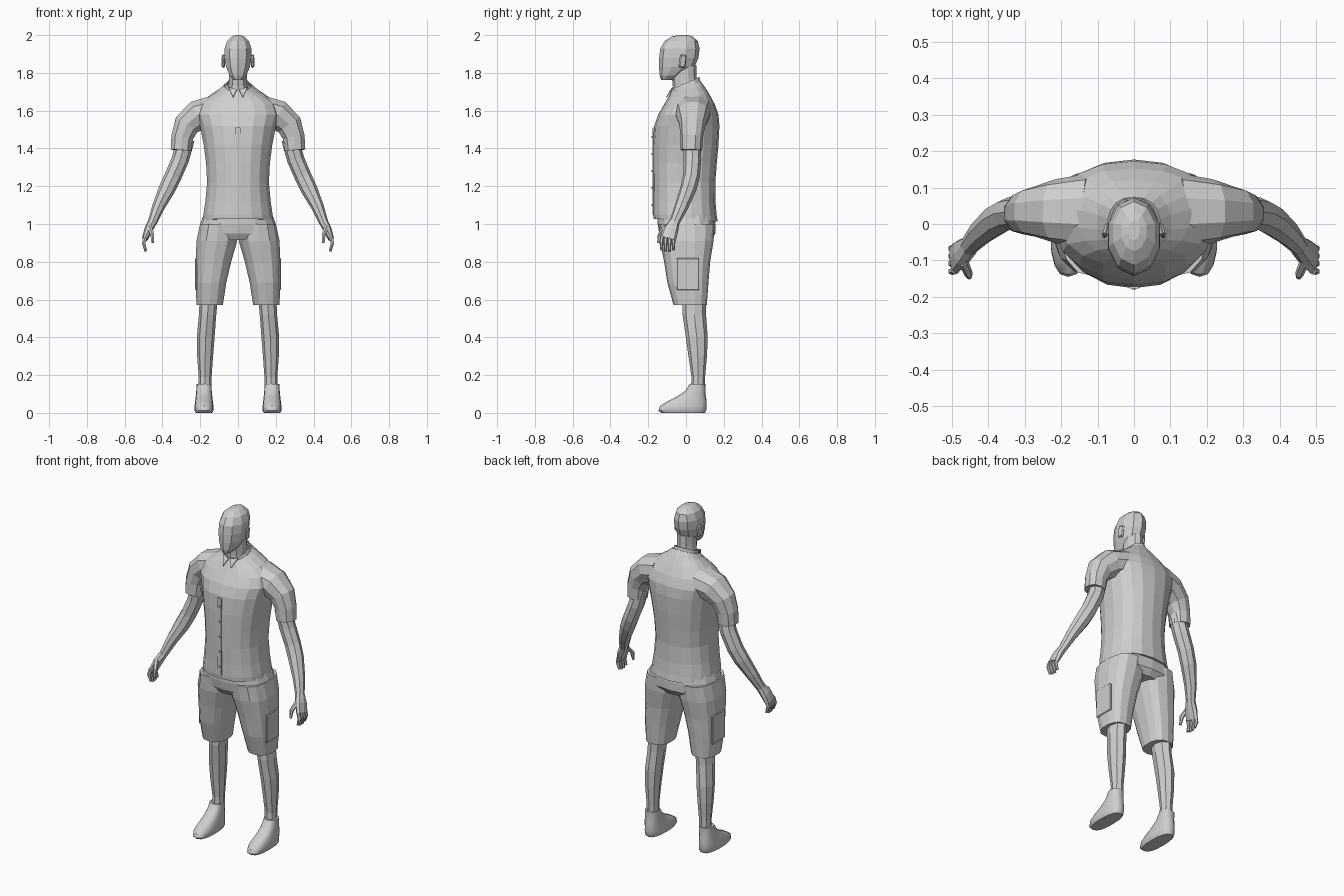
import bpy, bmesh, math
from mathutils import Vector, Matrix

cube = bpy.data.objects.get("Cube")
if cube:
    bpy.data.objects.remove(cube, do_unlink=True)

grey = bpy.data.materials.new("plain_grey")
grey.use_nodes = True
tone = (0.62, 0.62, 0.62, 1)
grey.diffuse_color = tone
grey.node_tree.nodes["Principled BSDF"].inputs["Base Color"].default_value = tone


def finish(name, bm, smooth=False):
    bmesh.ops.recalc_face_normals(bm, faces=bm.faces)
    mesh = bpy.data.meshes.new(name)
    bm.to_mesh(mesh)
    bm.free()
    mesh.materials.append(grey)
    for poly in mesh.polygons:
        poly.use_smooth = smooth
    obj = bpy.data.objects.new(name, mesh)
    bpy.context.collection.objects.link(obj)
    return obj


def skin(name, rings, caps=True, smooth=False):
    """Bridge a list of point rings into one surface."""
    bm = bmesh.new()
    loops = [[bm.verts.new(p) for p in ring] for ring in rings]
    n = len(loops[0])
    for a, b in zip(loops, loops[1:]):
        for i in range(n):
            j = (i + 1) % n
            bm.faces.new((a[i], a[j], b[j], b[i]))
    if caps:
        bm.faces.new(loops[0])
        bm.faces.new(loops[-1])
    return finish(name, bm, smooth)


def oval(n, p):
    """Rounded-square outline of unit radius, first point at the front."""
    for i in range(n):
        a = 2 * math.pi * i / n - math.pi / 2
        c, s = math.cos(a), math.sin(a)
        yield (math.copysign(abs(c) ** (2 / p), c), math.copysign(abs(s) ** (2 / p), s))


def stack(name, rows, n=16, p=2.0, x=0, caps=True, smooth=False):
    """Level sections: height, half width, front y, back y, slope."""
    rings = []
    for z, w, front, back, *slope in rows:
        mid, r = (front + back) / 2, (back - front) / 2
        tilt = slope[0] if slope else 0
        rings.append([(x + w * u, mid + r * v, z + tilt * r * v) for u, v in oval(n, p)])
    return skin(name, rings, caps, smooth)


def limb(name, path, side, n=8, p=2.0, level=False):
    """Sections across a path: x, y, z, radius across, radius in depth."""
    pts = [Vector(q[:3]) for q in path]
    rings = []
    for i, q in enumerate(path):
        t = (pts[min(i + 1, len(pts) - 1)] - pts[max(i - 1, 0)]).normalized()
        if level:
            t = Vector((0, 0, -1))
        v = Vector((0, 1, 0))
        v = (v - t * v.dot(t)).normalized()
        u = v.cross(t)
        ring = [pts[i] + u * a * q[3] + v * b * q[4] for a, b in oval(n, p)]
        rings.append([(side * c.x, c.y, c.z) for c in ring])
    return skin(name, rings)


def block(name, place, size, turn=(0, 0, 0), bevel=0.0):
    bm = bmesh.new()
    bmesh.ops.create_cube(bm, size=1)
    bmesh.ops.scale(bm, vec=size, verts=bm.verts)
    if bevel:
        bmesh.ops.bevel(bm, geom=bm.edges[:], offset=bevel, segments=1, affect='EDGES')
    for axis, angle in zip("XYZ", turn):
        bmesh.ops.rotate(bm, matrix=Matrix.Rotation(angle, 3, axis), verts=bm.verts)
    bmesh.ops.translate(bm, vec=place, verts=bm.verts)
    return finish(name, bm)


# Head and neck
stack("head", [(1.762, .022, -.132, -.07), (1.785, .046, -.139, -.02),
               (1.83, .066, -.143, .045), (1.88, .075, -.142, .066),
               (1.93, .074, -.136, .072), (1.97, .06, -.112, .062),
               (1.992, .036, -.075, .035), (2, .016, -.045, .01)], n=10, p=2)
stack("neck", [(1.68, .065, -.07, .07), (1.73, .052, -.07, .06),
               (1.78, .05, -.075, .056), (1.84, .05, -.07, .055)], n=10)

# Shirt body, hem to neckline
stack("shirt", [(1.02, .188, -.172, .168, -.04), (1.05, .186, -.174, .162),
                (1.12, .175, -.173, .156), (1.22, .166, -.175, .155),
                (1.32, .171, -.176, .163), (1.42, .184, -.176, .172),
                (1.52, .204, -.168, .177), (1.58, .222, -.147, .172),
                (1.635, .205, -.115, .152), (1.68, .15, -.095, .122, .1),
                (1.71, .102, -.085, .095, .25), (1.73, .072, -.078, .074, .4)],
      n=18, p=2.3)

# Collar band and its two points
collar = stack("collar", [(1.715, .073, -.083, .076, .45), (1.745, .06, -.076, .07, .45)],
               n=14, caps=False)
band = collar.modifiers.new("thickness", 'SOLIDIFY')
band.thickness = 0.006
for side in (1, -1):
    bm = bmesh.new()
    tri = [bm.verts.new(q) for q in ((side * .006, -.082, 1.712), (side * .05, -.07, 1.725),
                                     (side * .026, -.106, 1.672))]
    bm.faces.new(tri)
    point = finish("collar_point", bm)
    point.modifiers.new("thickness", 'SOLIDIFY').thickness = 0.006

# Button strip and buttons
block("button_strip", (0, -.1745, 1.28), (.026, .006, .46))
for k in range(5):
    block("button", (0, -.179, 1.1 + .09 * k), (.008, .005, .01))

# Shorts: waist block
stack("shorts_seat", [(1.06, .178, -.15, .148), (1.0, .2, -.15, .156),
                      (.95, .2, -.142, .156), (.915, .13, -.12, .13)], n=16, p=2.5)

for side in (1, -1):
    tag = "left" if side > 0 else "right"

    # Ear
    block(tag + "_ear", (side * .077, -.018, 1.862), (.014, .036, .068),
          (math.radians(-8), 0, side * math.radians(14)), .006)

    # Sleeve from shoulder to cuff
    limb(tag + "_sleeve", [(.12, .035, 1.6, .085, .105), (.215, .035, 1.575, .083, .088),
                           (.272, .034, 1.525, .072, .069), (.296, .03, 1.46, .06, .06),
                           (.302, .028, 1.39, .057, .057)], side, n=10, p=2.2)

    # Arm
    limb(tag + "_arm", [(.275, .03, 1.45, .046, .046), (.306, .034, 1.34, .046, .047),
                        (.345, .028, 1.25, .045, .045), (.376, .012, 1.185, .044, .043),
                        (.422, -.025, 1.09, .033, .036), (.455, -.062, 1.005, .024, .027)],
         side)

    # Hand: palm, four curled fingers, thumb
    limb(tag + "_palm", [(.452, -.06, 1.012, .024, .027), (.474, -.08, .97, .022, .04),
                         (.492, -.096, .922, .016, .044)], side, p=2.4)
    for k in range(4):
        y = -.064 - .021 * k
        drop = .008 if k in (1, 2) else 0
        limb(tag + "_finger", [(.49, y, .935, .012, .011), (.5, y - .003, .9, .011, .01),
                               (.488, y - .002, .862 - drop, .007, .007)], side, n=6)
    limb(tag + "_thumb", [(.468, -.105, .985, .014, .014), (.454, -.138, .945, .012, .012),
                          (.452, -.146, .9, .007, .007)], side, n=6)

    # Shorts leg
    limb(tag + "_shorts_leg", [(.103, .003, 1.0, .1, .148), (.112, .004, .91, .11, .142),
                               (.13, .006, .8, .096, .122), (.143, .01, .69, .083, .109),
                               (.15, .022, .57, .071, .088)], side, n=14, p=2.5, level=True)
    # Side pocket
    block(tag + "_side_pocket", (side * .222, .01, .735), (.01, .12, .17),
          (0, 0, 0), .004)

    # Shin
    limb(tag + "_shin", [(.155, .044, .61, .048, .063), (.161, .044, .52, .046, .062),
                         (.171, .057, .4, .047, .058), (.174, .062, .3, .042, .049),
                         (.174, .065, .19, .034, .036), (.175, .062, .11, .033, .036)],
         side, n=8, level=True)

    # Shoe, smooth shaded
    shoe = stack(tag + "_shoe", [(0, .043, -.132, .1), (.012, .05, -.145, .107),
                                 (.036, .05, -.138, .109), (.06, .047, -.1, .109),
                                 (.085, .044, -.05, .106), (.115, .041, -.005, .102),
                                 (.152, .039, .02, .102)], n=16, p=2.5, x=side * .18, smooth=True)
    bpy.ops.object.select_all(action='DESELECT')
    shoe.select_set(True)
    bpy.context.view_layer.objects.active = shoe
    bpy.ops.object.shade_smooth_by_angle(angle=math.radians(40))
